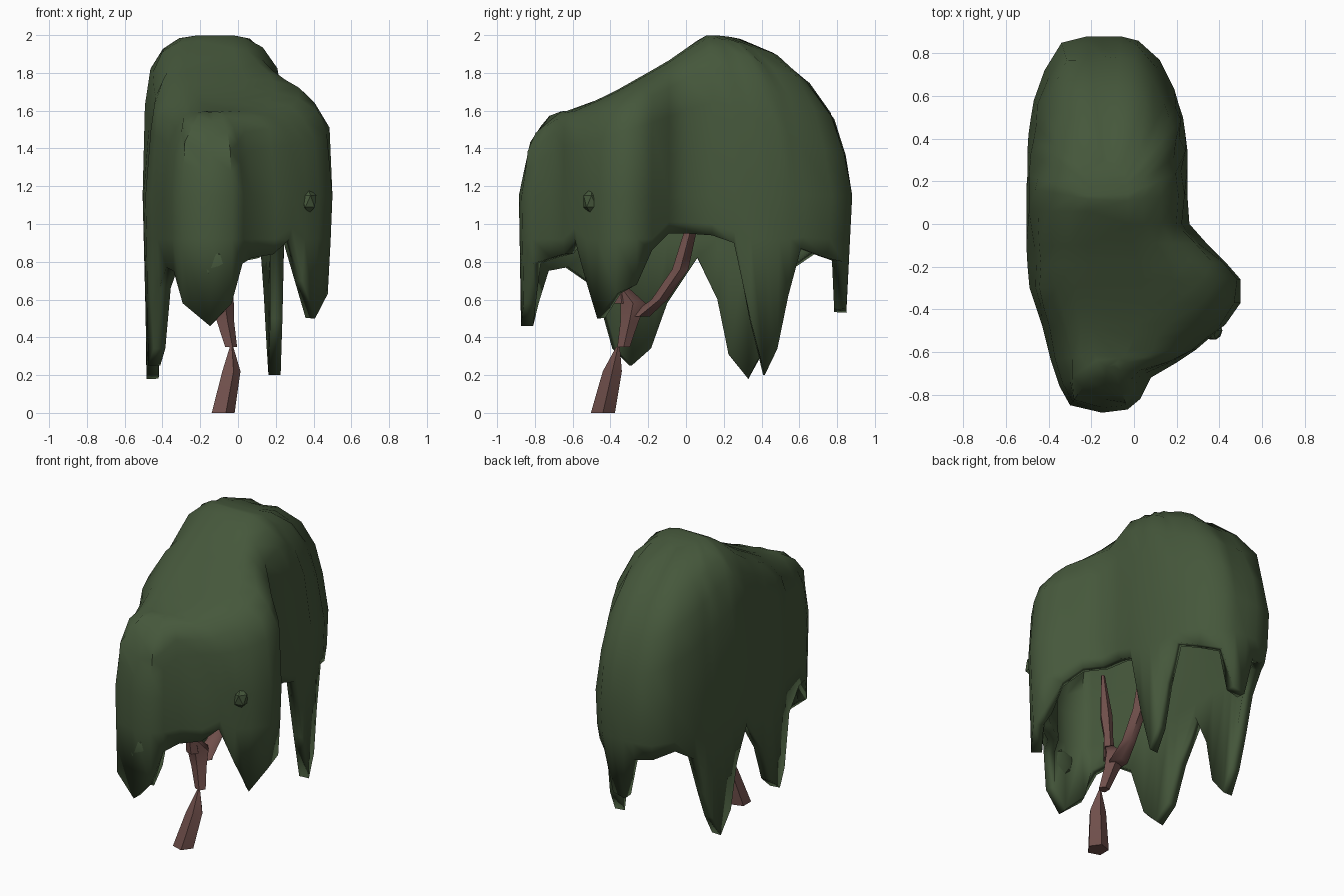
import bpy, bmesh, math, random
from mathutils import Vector

if "Cube" in bpy.data.objects:
    bpy.data.objects.remove(bpy.data.objects["Cube"])

random.seed(4)


def material(name, rgb):
    m = bpy.data.materials.new(name)
    m.diffuse_color = (*rgb, 1)
    m.use_nodes = True
    m.node_tree.nodes["Principled BSDF"].inputs["Base Color"].default_value = m.diffuse_color
    return m


leaf = material("leaf", (0.06, 0.096, 0.044))
bark = material("bark", (0.16, 0.078, 0.07))


def finish(bm, name, mat, angle):
    bmesh.ops.recalc_face_normals(bm, faces=bm.faces)
    me = bpy.data.meshes.new(name)
    bm.to_mesh(me)
    bm.free()
    ob = bpy.data.objects.new(name, me)
    bpy.context.collection.objects.link(ob)
    me.materials.append(mat)
    bpy.ops.object.select_all(action='DESELECT')
    ob.select_set(True)
    bpy.context.view_layer.objects.active = ob
    bpy.ops.object.shade_smooth_by_angle(angle=math.radians(angle))
    return ob


# Crown outline seen from above, with the height of the ragged hem at each point
HEM = [(.26, .0, .95), (.25, .14, .94), (.25, .26, .90), (.25, .35, .50),
       (.24, .43, .20), (.23, .50, .34), (.21, .56, .62), (.19, .63, .87),
       (.12, .77, .82), (.02, .86, .80), (-.06, .88, .55), (-.15, .88, .53),
       (-.22, .88, .80), (-.34, .85, .82), (-.42, .72, .85), (-.47, .58, .76),
       (-.485, .49, .50), (-.495, .42, .32), (-.50, .34, .18), (-.50, .23, .31),
       (-.505, .17, .60), (-.505, .06, .82), (-.505, -.10, .58), (-.50, -.19, .34),
       (-.49, -.30, .25), (-.46, -.39, .34), (-.43, -.48, .66), (-.39, -.64, .77),
       (-.35, -.76, .75), (-.30, -.85, .58), (-.15, -.885, .46), (-.03, -.87, .58),
       (.03, -.82, .79), (.08, -.72, .82), (.20, -.65, .84), (.29, -.59, .92),
       (.36, -.53, .70), (.43, -.47, .50), (.50, -.37, .63), (.50, -.26, .68),
       (.43, -.18, .86), (.34, -.09, .95)]
SPINE = [(-.6, 1.60), (-.4, 1.69), (-.1, 1.86), (.1, 2.0)]
WAIST = 1.15


def spine_height(y):
    for (a, za), (b, zb) in zip(SPINE, SPINE[1:]):
        if y <= b:
            return za + (zb - za) * (y - a) / (b - a)
    return SPINE[-1][1]


def spoke(x, y, hem):
    sy = max(-.6, min(.1, y))
    dx, dy = x + .12, y - sy
    side = abs(dx) / math.hypot(dx, dy)
    p = 2 + 2 * side ** 2
    top = spine_height(sy)
    pts = []
    for f in (.25, .5, .72, .88, .97, 1):
        z = WAIST + (top - WAIST) * (1 - f ** p) ** (1 / p)
        pts.append(Vector((-.12 + dx * f, sy + dy * f, z)))
    mid = max(.92, hem + .06)
    pts.append(Vector((-.12 + dx * .985, sy + dy * .985, mid)))
    pts.append(Vector((-.12 + dx * .96, sy + dy * .96, hem)))
    for q in pts[1:5]:
        k = random.uniform(-.03, .006)
        q.x += k * dx / math.hypot(dx, dy)
        q.y += k * dy / math.hypot(dx, dy)
    return pts


# Hollow leaf crown with hanging drapes
bm = bmesh.new()
grid = [[bm.verts.new(q) for q in spoke(*h)] for h in HEM]
for i, a in enumerate(grid):
    b = grid[(i + 1) % len(grid)]
    for j in range(len(a) - 1):
        bm.faces.new((a[j], a[j + 1], b[j + 1], b[j]))
cap = bm.faces.new([g[0] for g in grid])
bmesh.ops.triangulate(bm, faces=[cap])
crown = finish(bm, "leaf_crown", leaf, 50)
mod = crown.modifiers.new("thickness", 'SOLIDIFY')
mod.thickness = .065
mod.offset = -1


# Faceted leaf clumps set into the drapes: centre and half sizes
def clump(name, centre, size):
    bm = bmesh.new()
    bmesh.ops.create_icosphere(bm, subdivisions=1, radius=1)
    for v in bm.verts:
        v.co = Vector(c + s * u for c, s, u in zip(centre, size, v.co))
    finish(bm, name, leaf, 30)


clump("front_leaf_clump", (-.13, -.835, .79), (.10, .05, .11))
clump("side_leaf_clump", (.37, -.50, 1.12), (.05, .05, .07))
clump("side_drape_fold", (.43, -.30, .88), (.05, .07, .16))


def limb(name, path, sides=5):
    """Tapered tube through (x, y, z, radius) points, with level rings."""
    bm = bmesh.new()
    rings = []
    for x, y, z, r in path:
        rings.append([bm.verts.new((x + r * math.cos(t), y + r * math.sin(t), z))
                      for t in (math.tau * k / sides for k in range(sides))])
    for a, b in zip(rings, rings[1:]):
        for k in range(sides):
            n = (k + 1) % sides
            bm.faces.new((a[k], a[n], b[n], b[k]))
    bm.faces.new(rings[0])
    bm.faces.new(rings[-1])
    return finish(bm, name, bark, 60)


# Leaning trunk that pinches, then forks into branches
limb("trunk", [(-.085, -.44, 0, .067), (-.04, -.39, .22, .053), (-.035, -.36, .35, .01)])
limb("fork", [(-.04, -.33, .35, .035), (-.07, -.30, .48, .05), (-.09, -.28, .58, .07),
              (-.10, -.34, .66, .04)])
limb("rear_branch", [(-.08, -.25, .51, .06), (-.07, -.14, .60, .045), (-.06, -.03, .76, .045),
                     (-.05, .02, .95, .035), (-.09, .25, 1.12, .03), (-.1, .4, 1.3, .012)])
limb("front_branch", [(-.09, -.34, .58, .04), (-.1, -.36, .75, .03), (-.1, -.38, .9, .04),
                      (-.11, -.42, 1.2, .012)])
